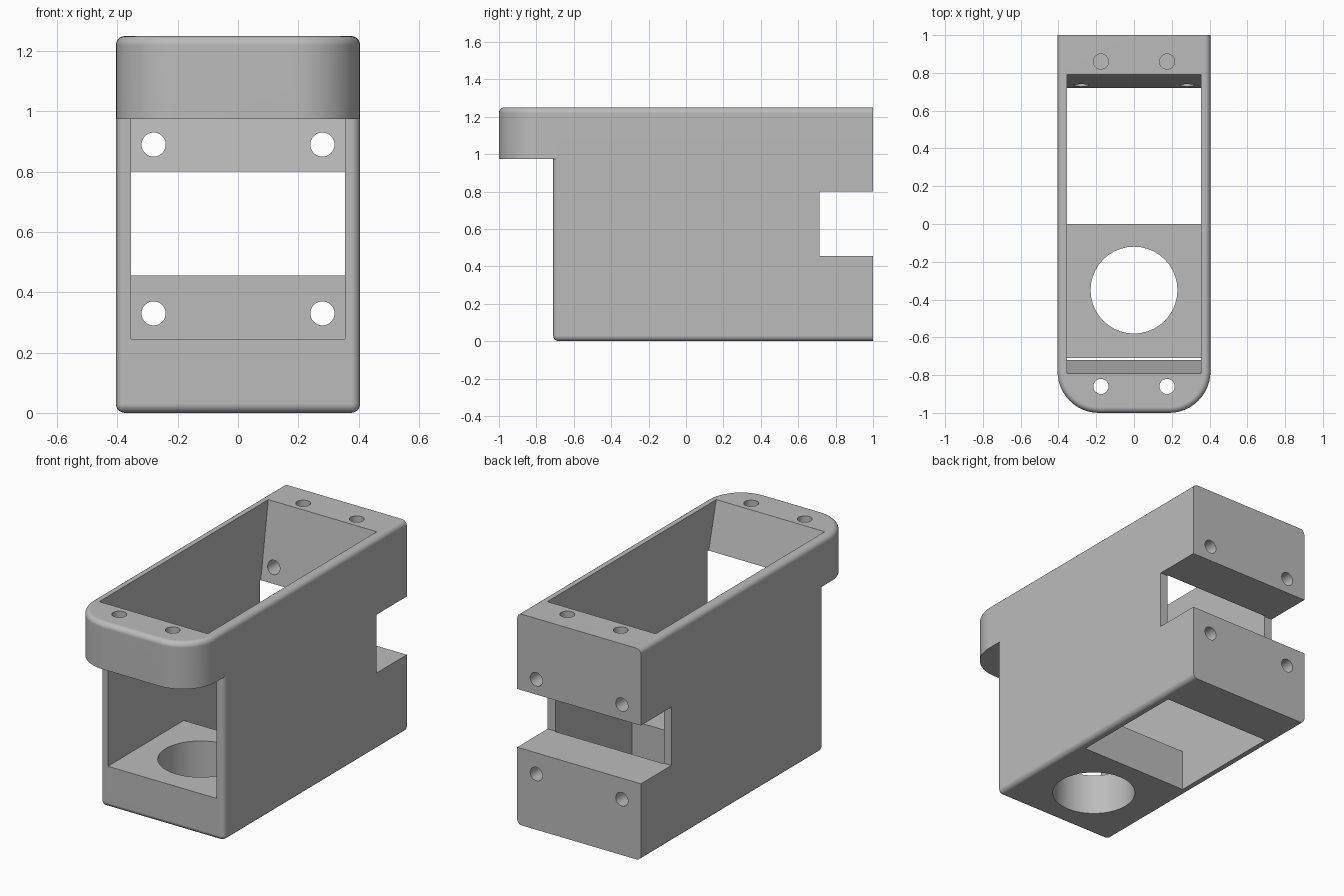
import bpy, bmesh, math
from mathutils import Matrix, Vector

cube = bpy.data.objects.get("Cube")
if cube:
    bpy.data.objects.remove(cube, do_unlink=True)

HALF_W, HEIGHT, BACK = 0.405, 1.25, 1.0
BODY_FRONT, LIP_Z, ROUND = -0.71, 0.975, 0.03
INNER_W = 0.355

grey = bpy.data.materials.new("plain grey")
grey.use_nodes = True
grey.diffuse_color = (0.5, 0.5, 0.5, 1)
grey.node_tree.nodes["Principled BSDF"].inputs["Base Color"].default_value = grey.diffuse_color


def prism(name, points, direction, bevel_rule=None):
    """Extrude a closed outline; round the edges picked by bevel_rule."""
    bm = bmesh.new()
    face = bm.faces.new([bm.verts.new(p) for p in points])
    ext = bmesh.ops.extrude_face_region(bm, geom=[face])
    verts = [g for g in ext["geom"] if isinstance(g, bmesh.types.BMVert)]
    bmesh.ops.translate(bm, vec=direction, verts=verts)
    bmesh.ops.recalc_face_normals(bm, faces=bm.faces)
    if bevel_rule:
        edges = [e for e in bm.edges if bevel_rule(e.verts[0].co, e.verts[1].co)]
        bmesh.ops.bevel(bm, geom=edges, offset=ROUND, segments=5,
                        profile=0.5, affect='EDGES')
    return finish(bm, name)


def cylinder(name, centre, radius, depth, axis='Z'):
    bm = bmesh.new()
    turn = Matrix.Rotation(math.pi / 2, 4, 'X') if axis == 'Y' else Matrix()
    bmesh.ops.create_cone(bm, cap_ends=True, segments=40, radius1=radius, radius2=radius,
                          depth=depth, matrix=Matrix.Translation(centre) @ turn)
    return finish(bm, name)


def finish(bm, name):
    mesh = bpy.data.meshes.new(name)
    bm.to_mesh(mesh)
    bm.free()
    mesh.materials.append(grey)
    obj = bpy.data.objects.new(name, mesh)
    bpy.context.collection.objects.link(obj)
    return obj


def apply(target, kind, **settings):
    mod = target.modifiers.new(kind.lower(), kind)
    for key, value in settings.items():
        setattr(mod, key, value)
    bpy.context.view_layer.objects.active = target
    bpy.ops.object.modifier_apply(modifier=mod.name)


def combine(target, other, operation):
    other.hide_render = True
    apply(target, 'BOOLEAN', operation=operation, solver='EXACT', object=other)
    bpy.data.objects.remove(other, do_unlink=True)


# Body: box with rounded bottom and front edges, square at the back
def body_edges(a, b):
    flat_bottom = a.z < 0.01 and b.z < 0.01
    front_upright = a.y < -0.7 and b.y < -0.7 and abs(a.x - b.x) < 0.01
    at_back = a.y > 0.99 and b.y > 0.99
    return (flat_bottom or front_upright) and not at_back


housing = prism("housing", [(-HALF_W, BODY_FRONT, 0), (HALF_W, BODY_FRONT, 0),
                            (HALF_W, BACK, 0), (-HALF_W, BACK, 0)],
                Vector((0, 0, LIP_Z + 0.1)), body_edges)

# Upper rim: rounded nose outline overhanging the front, softened top edge
radius = 0.22
nose = []
for side, start in ((-1, 180), (1, 270)):
    for i in range(13):
        t = math.radians(start + 90 * i / 12)
        nose.append((side * (HALF_W - radius) + radius * math.cos(t),
                     -1 + radius + radius * math.sin(t), LIP_Z))
outline = nose + [(HALF_W, BACK, LIP_Z), (-HALF_W, BACK, LIP_Z)]
rim = prism("rim", outline, Vector((0, 0, HEIGHT - LIP_Z)),
            lambda a, b: min(a.z, b.z) > HEIGHT - 0.01 and min(a.y, b.y) < 0.99)
combine(housing, rim, 'UNION')

# Cavity: sloped end walls, open top, open front window, open rear floor
cavity = [(0.798, 1.3), (0.72, 0.8), (0.72, -0.1), (0, -0.1), (0, 0.245),
          (-0.8, 0.245), (-0.8, LIP_Z), (-0.72, LIP_Z), (-0.803, 1.3)]
combine(housing, prism("cavity_cutter", [(-INNER_W, y, z) for y, z in cavity],
                       Vector((2 * INNER_W, 0, 0))), 'DIFFERENCE')

# Slot across the back
slot = [(0.715, 0.455), (1.1, 0.455), (1.1, 0.8), (0.715, 0.8)]
combine(housing, prism("slot_cutter", [(-0.6, y, z) for y, z in slot],
                       Vector((1.2, 0, 0))), 'DIFFERENCE')

# Round floor opening
combine(housing, cylinder("floor_hole_cutter", (0, -0.35, 0.1), 0.23, 0.6), 'DIFFERENCE')

# Screw holes: through the front lip, blind in the rear top, through the back wall
for side in (-1, 1):
    x = side * 0.175
    combine(housing, cylinder("lip_hole_cutter", (x, -0.86, 1.1), 0.04, 0.6), 'DIFFERENCE')
    combine(housing, cylinder("top_hole_cutter", (x, 0.86, 1.2), 0.04, 0.4), 'DIFFERENCE')
    for z in (0.33, 0.89):
        combine(housing, cylinder("back_hole_cutter", (side * 0.28, 0.86, z),
                                  0.04, 0.5, 'Y'), 'DIFFERENCE')

# Smooth the rounded edges, keep the flats flat
housing.select_set(True)
bpy.context.view_layer.objects.active = housing
bpy.ops.object.shade_smooth_by_angle(angle=math.radians(30))
apply(housing, 'WEIGHTED_NORMAL', keep_sharp=True)
